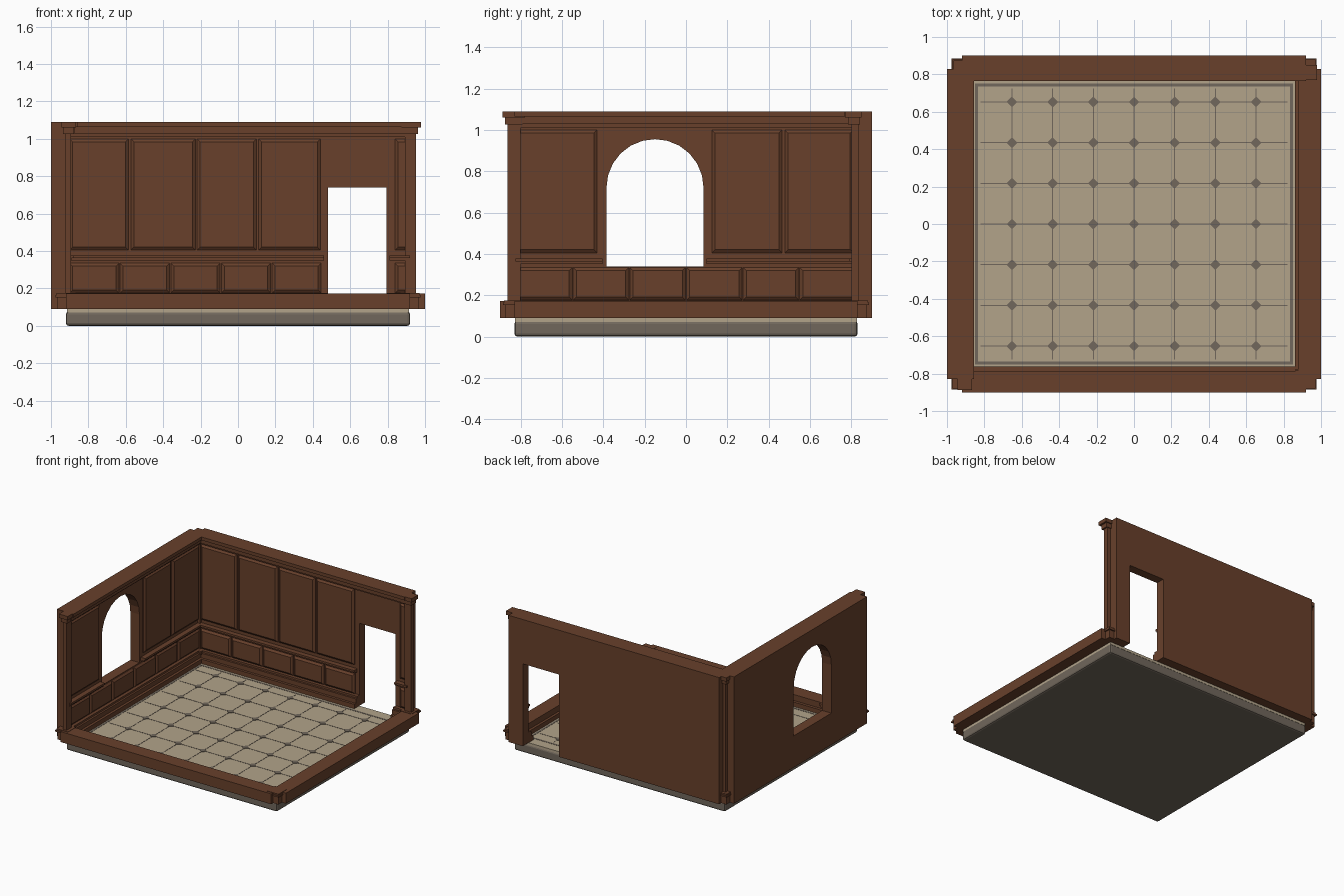
import bpy, bmesh, math

if "Cube" in bpy.data.objects:
    bpy.data.objects.remove(bpy.data.objects["Cube"])


def material(name, rgb):
    m = bpy.data.materials.new(name)
    m.diffuse_color = (*rgb, 1)
    m.use_nodes = True
    m.node_tree.nodes["Principled BSDF"].inputs["Base Color"].default_value = m.diffuse_color
    return m


WOOD = material("brown wood", (0.138, 0.051, 0.024))
TILE = material("beige tile", (0.445, 0.366, 0.254))
STONE = material("grey stone", (0.165, 0.137, 0.107))


def finish(name, bm, mat):
    bmesh.ops.recalc_face_normals(bm, faces=bm.faces)
    me = bpy.data.meshes.new(name)
    bm.to_mesh(me)
    bm.free()
    ob = bpy.data.objects.new(name, me)
    bpy.context.collection.objects.link(ob)
    me.materials.append(mat)
    return ob


def add_box(bm, x0, x1, y0, y1, z0, z1):
    vs = bmesh.ops.create_cube(bm, size=1)["verts"]
    for v in vs:
        v.co = ((x0 + x1) / 2 + v.co.x * (x1 - x0),
                (y0 + y1) / 2 + v.co.y * (y1 - y0),
                (z0 + z1) / 2 + v.co.z * (z1 - z0))


def boxes(name, mat, *items):
    bm = bmesh.new()
    for b in items:
        add_box(bm, *b)
    return finish(name, bm, mat)


# Wall coordinates: u runs along the wall, d is depth into the room
def on_back(u, d, z):
    return (u, 0.83 - d, z)


def on_left(u, d, z):
    return (-0.92 + d, u, z)


def extrude_outline(name, outline, place, d0, d1, mat):
    bm = bmesh.new()
    rings = [[bm.verts.new(place(u, d, z)) for u, z in outline] for d in (d0, d1)]
    n = len(outline)
    bm.faces.new(rings[0])
    bm.faces.new(rings[1])
    for i in range(n):
        j = (i + 1) % n
        bm.faces.new((rings[0][i], rings[0][j], rings[1][j], rings[1][i]))
    return finish(name, bm, mat)


def wall_strip(name, place, spans, profile):
    """Stepped moulding: profile rows are (z0, z1, depth)."""
    items = []
    for u0, u1 in spans:
        for z0, z1, d in profile:
            a, b = place(u0, 0, z0), place(u1, d, z1)
            lo = [min(p, q) for p, q in zip(a, b)]
            hi = [max(p, q) for p, q in zip(a, b)]
            items.append((lo[0], hi[0], lo[1], hi[1], lo[2], hi[2]))
    return boxes(name, WOOD, *items)


def wall_panels(name, place, spans, z0, z1):
    """Raised panels with sloping borders."""
    bm = bmesh.new()
    for u0, u1 in spans:
        rings = []
        for g, d in ((0, -0.005), (0, 0.006), (0.016, 0.018)):
            rings.append([bm.verts.new(place(u, d, z)) for u, z in
                          ((u0 + g, z0 + g), (u1 - g, z0 + g), (u1 - g, z1 - g), (u0 + g, z1 - g))])
        bm.faces.new(rings[0])
        bm.faces.new(rings[-1])
        for r, s in zip(rings, rings[1:]):
            for i in range(4):
                j = (i + 1) % 4
                bm.faces.new((r[i], r[j], s[j], s[i]))
    return finish(name, bm, WOOD)


# Stone base with softened edges
base = boxes("stone_base", STONE, (-0.92, 0.92, -0.83, 0.83, 0, 0.075))
bev = base.modifiers.new("bevel", "BEVEL")
bev.width, bev.segments = 0.014, 2

# Tiled floor, border strip, grout lines and diamond insets
boxes("tile_floor", TILE, (-0.915, 0.915, -0.828, 0.828, 0.07, 0.09))
FZ = (0.088, 0.0915)
boxes("floor_border", STONE,
      *[(-0.85, 0.85, *sorted((s * 0.735, s * 0.75)), *FZ) for s in (-1, 1)],
      *[(*sorted((s * 0.835, s * 0.85)), -0.735, 0.735, *FZ) for s in (-1, 1)])
grid = [i * 0.2175 for i in range(-3, 4)]
boxes("grout_lines", STONE,
      *[(-0.82, 0.82, g - 0.0025, g + 0.0025, *FZ) for g in grid],
      *[(g - 0.0025, g + 0.0025, -0.725, 0.725, *FZ) for g in grid])
bm = bmesh.new()
for gx in grid:
    for gy in grid:
        vs = [bm.verts.new((gx + 0.029 * math.cos(k * math.pi / 2),
                            gy + 0.029 * math.sin(k * math.pi / 2), z))
              for z in (0.088, 0.094) for k in range(4)]
        bm.faces.new(vs[4:])
        for k in range(4):
            j = (k + 1) % 4
            bm.faces.new((vs[k], vs[j], vs[j + 4], vs[k + 4]))
finish("floor_diamonds", bm, STONE)

# Back wall with a doorway open to the floor
D0, D1 = 0.48, 0.795
extrude_outline("back_wall",
                [(-0.92, 0.09), (D0, 0.09), (D0, 0.74), (D1, 0.74), (D1, 0.09),
                 (0.92, 0.09), (0.92, 1.09), (-0.92, 1.09)],
                on_back, -0.07, 0, WOOD)

# Left wall with an arched window cut through
left = extrude_outline("left_wall", [(-0.83, 0.09), (0.83, 0.09), (0.83, 1.09), (-0.83, 1.09)],
                       on_left, -0.08, 0, WOOD)
arch = [(-0.385, 0.34), (0.085, 0.34)] + [
    (-0.15 + 0.235 * math.cos(math.pi * k / 12), 0.72 + 0.235 * math.sin(math.pi * k / 12))
    for k in range(13)]
cutter = extrude_outline("window_cutter", arch, on_left, -0.3, 0.3, WOOD)
cutter.hide_render = True
mod = left.modifiers.new("window", "BOOLEAN")
mod.object, mod.operation, mod.solver = cutter, "DIFFERENCE", "EXACT"
bpy.context.view_layer.objects.active = left
bpy.ops.object.modifier_apply(modifier="window")
bpy.data.objects.remove(cutter)

# Mouldings: skirting, chair rail and cornice
skirting = [(0.09, 0.125, 0.065), (0.125, 0.16, 0.045), (0.16, 0.175, 0.03)]
rail = [(0.335, 0.35, 0.02), (0.35, 0.362, 0.03), (0.362, 0.377, 0.04)]
cornice = [(1.01, 1.028, 0.025), (1.028, 1.064, 0.045), (1.064, 1.09, 0.065)]
wall_strip("back_skirting", on_back, [(-0.92, D0), (D1, 0.92)], skirting)
wall_strip("left_skirting", on_left, [(-0.83, 0.83)], skirting)
wall_strip("back_chair_rail", on_back, [(-0.92, 0.46), (0.81, 0.92)], rail[1:])
wall_strip("left_chair_rail", on_left, [(-0.825, -0.405), (0.1, 0.83)], rail[1:])
wall_strip("back_cornice", on_back, [(-0.92, 0.92)], cornice)
wall_strip("left_cornice", on_left, [(-0.83, 0.83)], cornice)

# Raised wall panels
wall_panels("back_upper_panels", on_back,
            [(-0.9, -0.585), (-0.573, -0.228), (-0.218, 0.098), (0.11, 0.44), (0.84, 0.915)],
            0.405, 1.0)
wall_panels("back_lower_panels", on_back,
            [(-0.9, -0.637), (-0.63, -0.365), (-0.358, -0.095), (-0.088, 0.175),
             (0.183, 0.445), (0.84, 0.915)], 0.176, 0.335)
wall_panels("left_upper_panels", on_left,
            [(-0.82, -0.43), (0.125, 0.465), (0.478, 0.81)], 0.405, 1.0)
wall_panels("left_lower_panels", on_left,
            [(-0.82 + 0.274 * i, -0.55 + 0.274 * i) for i in range(6)], 0.176, 0.335)

# Low curbs on the open sides
boxes("front_curb", WOOD, (-0.92, 0.92, -0.9, -0.785, 0.09, 0.172),
      (-0.87, 0.87, -0.8, -0.762, 0.09, 0.125))
boxes("right_curb", WOOD, (0.88, 1.0, -0.83, 0.83, 0.09, 0.172),
      (0.86, 0.9, -0.78, 0.78, 0.09, 0.125))

# Corner plinths, one in each outer notch
for sx, sy, label in ((-1, -1, "front_left"), (1, -1, "front_right"),
                      (-1, 1, "back_left"), (1, 1, "back_right")):
    cx, cy = sx * 0.92, sy * 0.83
    boxes(label + "_plinth", WOOD,
          *[(cx - h, cx + h, cy - h, cy + h, z0, z1)
            for h, z0, z1 in ((0.045, 0.09, 0.152), (0.056, 0.152, 0.164), (0.05, 0.164, 0.175))])

# Tall end columns with stepped capitals
boxes("front_column", WOOD, (-0.925, -0.893, -0.864, -0.8, 0.17, 1.03),
      (-0.935, -0.88, -0.875, -0.79, 1.025, 1.06),
      (-0.943, -0.866, -0.888, -0.78, 1.06, 1.09))
boxes("door_column", WOOD, (0.893, 0.952, 0.8, 0.835, 0.17, 1.03),
      (0.885, 0.963, 0.785, 0.842, 1.025, 1.06),
      (0.875, 0.978, 0.77, 0.85, 1.06, 1.09))
boxes("back_corner_post", WOOD, (-0.945, -0.9, 0.81, 0.855, 0.17, 1.03),
      (-0.955, -0.9, 0.81, 0.865, 1.03, 1.06),
      (-0.965, -0.9, 0.81, 0.875, 1.06, 1.09))
